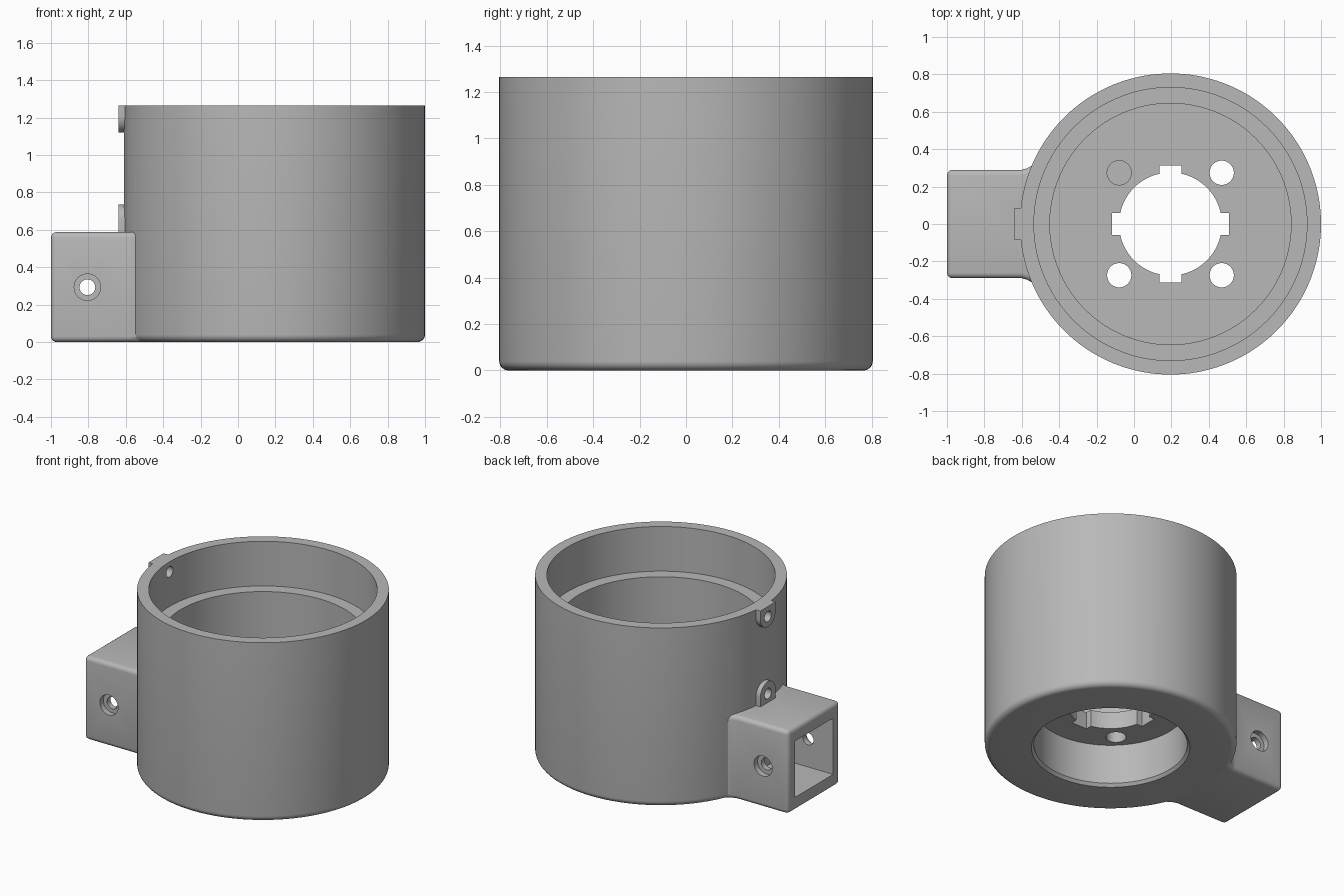
import bpy, bmesh, math

cube = bpy.data.objects.get("Cube")
if cube:
    bpy.data.objects.remove(cube, do_unlink=True)

CX = 0.195       # centre of the cup
TOP = 1.265      # height of the cup

grey = bpy.data.materials.new("light_grey")
grey.use_nodes = True
grey.diffuse_color = (0.48, 0.48, 0.48, 1)
grey.node_tree.nodes["Principled BSDF"].inputs["Base Color"].default_value = grey.diffuse_color


def finish(bm, name):
    bmesh.ops.recalc_face_normals(bm, faces=bm.faces)
    mesh = bpy.data.meshes.new(name)
    bm.to_mesh(mesh)
    bm.free()
    mesh.materials.append(grey)
    ob = bpy.data.objects.new(name, mesh)
    bpy.context.collection.objects.link(ob)
    return ob


def prism(name, outline, axis, lo, hi):
    """Extrude a 2D outline along an axis from lo to hi."""
    place = {"x": lambda a, b, h: (h, a, b),
             "y": lambda a, b, h: (a, h, b),
             "z": lambda a, b, h: (a, b, h)}[axis]
    bm = bmesh.new()
    low = [bm.verts.new(place(a, b, lo)) for a, b in outline]
    high = [bm.verts.new(place(a, b, hi)) for a, b in outline]
    bm.faces.new(low)
    bm.faces.new(high)
    n = len(outline)
    for i in range(n):
        j = (i + 1) % n
        bm.faces.new((low[i], low[j], high[j], high[i]))
    return finish(bm, name)


def arc(a, b, r, start=0, sweep=360, n=32):
    steps = n if sweep == 360 else n + 1
    angles = [math.radians(start + sweep * i / n) for i in range(steps)]
    return [(a + r * math.cos(t), b + r * math.sin(t)) for t in angles]


def rect(a0, a1, b0, b1):
    return [(a0, b0), (a1, b0), (a1, b1), (a0, b1)]


def lathe(name, profile, n=144):
    """Revolve a closed (radius, z) profile around the cup axis."""
    bm = bmesh.new()
    rings = []
    for i in range(n):
        t = 2 * math.pi * i / n
        rings.append([bm.verts.new((CX + r * math.cos(t), r * math.sin(t), z))
                      for r, z in profile])
    m = len(profile)
    for i in range(n):
        p, q = rings[i], rings[(i + 1) % n]
        for k in range(m):
            l = (k + 1) % m
            bm.faces.new((p[k], q[k], q[l], p[l]))
    return finish(bm, name)


def apply(ob, mod):
    bpy.context.view_layer.objects.active = ob
    bpy.ops.object.modifier_apply(modifier=mod.name)


def combine(ob, other, operation):
    mod = ob.modifiers.new(operation.lower(), "BOOLEAN")
    mod.operation = operation
    mod.solver = "EXACT"
    mod.object = other
    apply(ob, mod)
    bpy.data.objects.remove(other, do_unlink=True)


# Cup: rounded foot, stepped bore, floor with centre hole, recess underneath
profile = arc(0.765, 0.04, 0.04, -90, 90, 6) + [
    (0.805, TOP), (0.73, TOP), (0.73, 0.95), (0.645, 0.95), (0.645, 0.42),
    (0.275, 0.42), (0.275, 0.30), (0.49, 0.30), (0.49, 0.02), (0.507, 0)]
housing = lathe("cup_housing", profile)

# Side socket: rounded block that flares where it meets the cup
side = [(-1, 0.29), (-0.60, 0.29), (-0.57, 0.298), (-0.535, 0.32), (-0.48, 0.32)]
outline = side + [(x, -y) for x, y in reversed(side)]
socket = prism("side_socket", outline, "z", 0, 0.588)
bevel = socket.modifiers.new("rounding", "BEVEL")
bevel.width = 0.03
bevel.segments = 4
bevel.limit_method = "ANGLE"
bevel.angle_limit = math.radians(60)
apply(socket, bevel)
combine(housing, socket, "UNION")

# Screw bosses: one flush with the rim, one standing on the socket
R = 0.085
upper = arc(0, 1.205, R, 180, 180, 24) + [(R, TOP), (-R, TOP)]
lower = arc(0, 0.65, R, 0, 180, 24) + [(-R, 0.56), (R, 0.56)]
for shape in (upper, lower):
    combine(housing, prism("boss", shape, "x", -0.64, -0.56), "UNION")

cutters = []
# Screw holes through the bosses
for z in (1.195, 0.65):
    cutters.append(prism("boss_hole", arc(0, z, 0.037), "x", -0.8, -0.4))

# Square pocket in the socket and its counterbored cross hole
cutters.append(prism("pocket", rect(-0.212, 0.212, 0.095, 0.492), "x", -1.1, -0.58))
cutters.append(prism("cross_hole", arc(-0.805, 0.293, 0.042), "y", -0.4, 0.4))
for y0, y1 in ((-0.4, -0.25), (0.25, 0.4)):
    cutters.append(prism("counterbore", arc(-0.805, 0.293, 0.071), "y", y0, y1))

# Floor: four keyways and four round holes
cutters.append(prism("keyway", rect(CX - 0.312, CX + 0.312, -0.06, 0.06), "z", 0.25, 0.5))
cutters.append(prism("keyway", rect(CX - 0.06, CX + 0.06, -0.312, 0.312), "z", 0.25, 0.5))
for sx in (-1, 1):
    for sy in (-1, 1):
        hole = arc(CX + sx * 0.274, sy * 0.274, 0.065)
        cutters.append(prism("floor_hole", hole, "z", 0.25, 0.5))

for cutter in cutters:
    combine(housing, cutter, "DIFFERENCE")

# Smooth shading with crisp edges
bpy.ops.object.select_all(action="DESELECT")
housing.select_set(True)
bpy.context.view_layer.objects.active = housing
bpy.ops.object.shade_smooth_by_angle(angle=math.radians(30))
